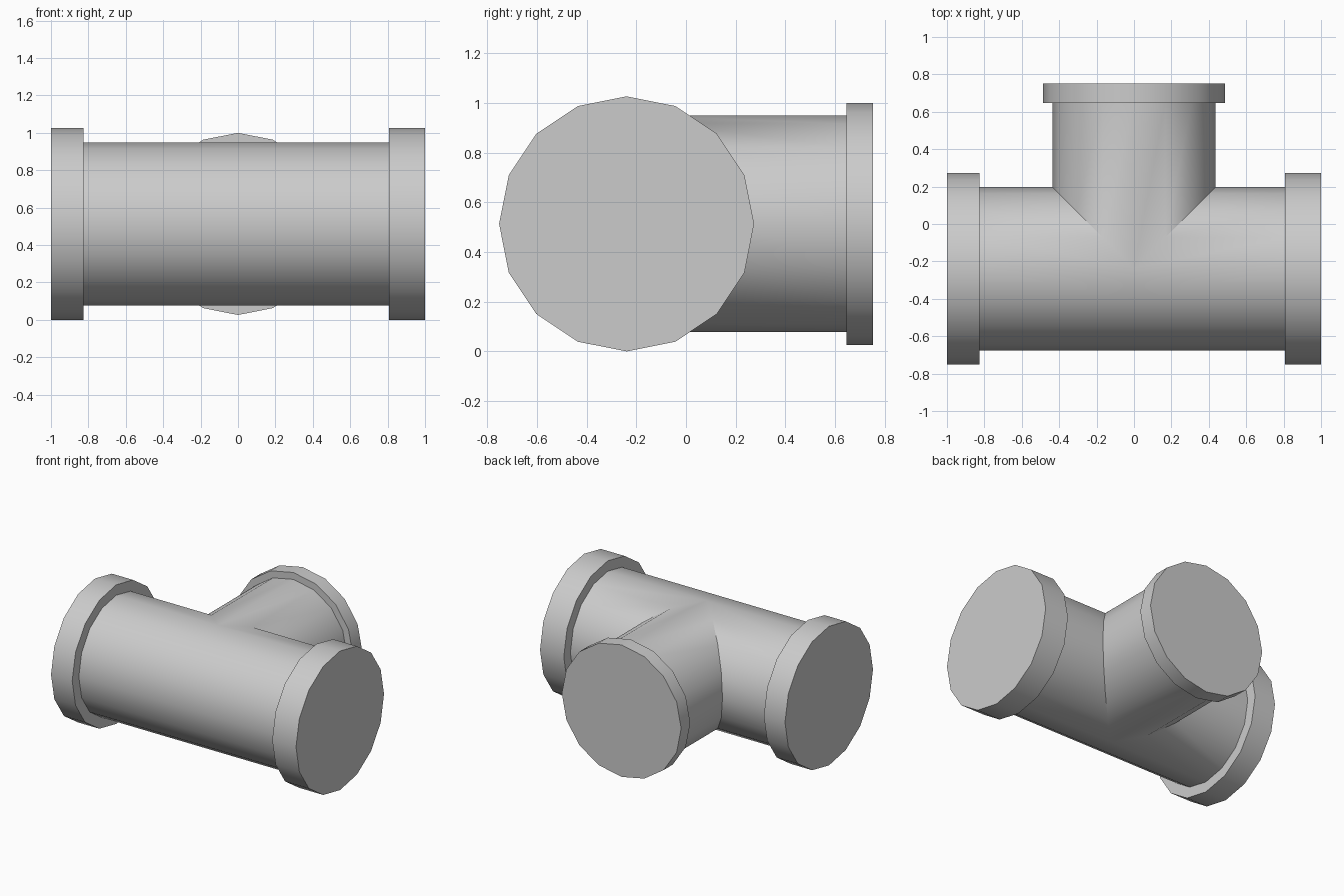
import bpy, bmesh
from math import sin, cos, pi, radians

if "Cube" in bpy.data.objects:
    bpy.data.objects.remove(bpy.data.objects["Cube"])

N = 16            # sides of every tube
R = 0.436         # pipe radius
YC, ZC = -0.239, 0.513   # axis of the main run


def circle(r):
    return [(r * sin(2 * pi * i / N), r * cos(2 * pi * i / N)) for i in range(N)]


def bridge(bm, rings):
    for a, b in zip(rings, rings[1:]):
        for i in range(N):
            j = (i + 1) % N
            bm.faces.new((a[i], a[j], b[j], b[i]))


def finish(bm, name):
    bmesh.ops.remove_doubles(bm, verts=bm.verts, dist=1e-4)
    bmesh.ops.recalc_face_normals(bm, faces=bm.faces)
    me = bpy.data.meshes.new(name)
    bm.to_mesh(me)
    bm.free()
    ob = bpy.data.objects.new(name, me)
    bpy.context.collection.objects.link(ob)
    bpy.ops.object.select_all(action='DESELECT')
    ob.select_set(True)
    bpy.context.view_layer.objects.active = ob
    bpy.ops.object.shade_smooth_by_angle(angle=radians(30))


def along_x(a, z, x):
    return (x, YC + a, ZC + z)


def along_y(a, z, y):
    return (a, y, ZC + z)


def tube_end(bm, place, start, inner, outer, r_flange):
    """Pipe from its mitred seam to a raised, capped collar."""
    pipe, collar = circle(R), circle(r_flange)
    rings = [[bm.verts.new(place(a, z, start(a))) for a, z in pipe]]
    for prof, t in ((pipe, inner), (collar, inner), (collar, outer)):
        rings.append([bm.verts.new(place(a, z, t)) for a, z in prof])
    bridge(bm, rings)
    bm.faces.new(rings[-1])


# Tee body: two run halves and the branch, welded along the mitre
bm = bmesh.new()
tube_end(bm, along_x, lambda a: -max(a, 0), -0.827, -1.0, 0.513)
tube_end(bm, along_x, lambda a: max(a, 0), 0.806, 1.0, 0.513)
tube_end(bm, along_y, lambda a: YC + abs(a), 0.646, 0.752, 0.487)
finish(bm, "pipe_tee")
